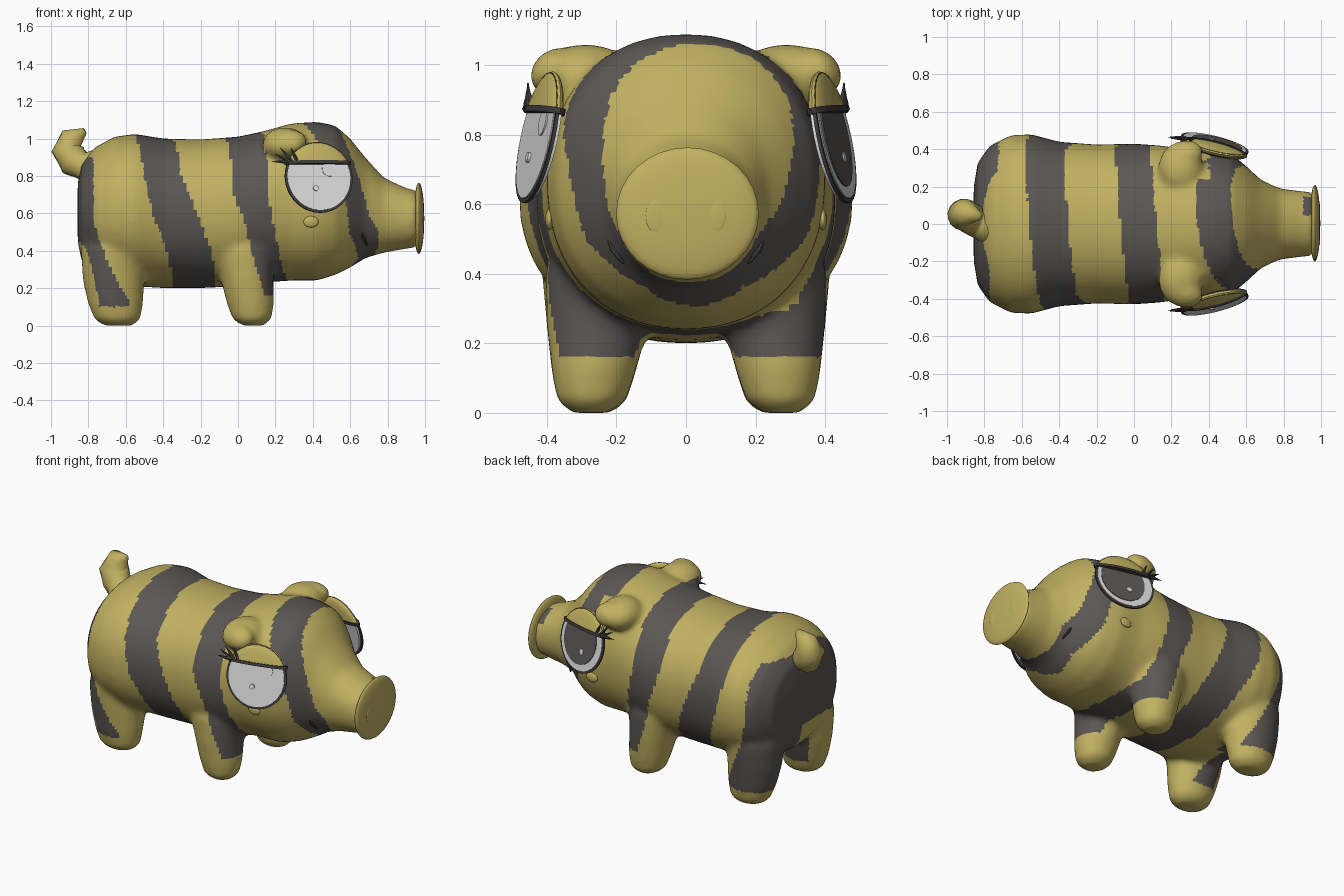
import bpy, bmesh
from math import cos, sin, pi
from mathutils import Vector, Matrix

cube = bpy.data.objects.get("Cube")
if cube:
    bpy.data.objects.remove(cube)


def material(name, rgb):
    mat = bpy.data.materials.new(name)
    mat.use_nodes = True
    mat.diffuse_color = (*rgb, 1)
    mat.node_tree.nodes["Principled BSDF"].inputs["Base Color"].default_value = (*rgb, 1)
    return mat


MUSTARD = material("mustard", (.54, .44, .12))
CHARCOAL = material("charcoal", (.105, .096, .09))
BLACK = material("soft_black", (.05, .047, .045))
WHITE = material("eye_white", (.72, .72, .72))


def finish(bm, name, mat, matrix=Matrix(), angle=.7):
    """Turn a bmesh into a smooth shaded object."""
    bm.transform(matrix)
    bmesh.ops.recalc_face_normals(bm, faces=bm.faces)
    mesh = bpy.data.meshes.new(name)
    bm.to_mesh(mesh)
    bm.free()
    mesh.materials.append(mat)
    obj = bpy.data.objects.new(name, mesh)
    bpy.context.collection.objects.link(obj)
    bpy.ops.object.select_all(action='DESELECT')
    obj.select_set(True)
    bpy.context.view_layer.objects.active = obj
    bpy.ops.object.shade_smooth_by_angle(angle=angle)
    return obj


def loft(bm, rings):
    """Bridge closed rings of points and cap both ends."""
    loops = [[bm.verts.new(p) for p in ring] for ring in rings]
    n = len(loops[0])
    for a, b in zip(loops, loops[1:]):
        for i in range(n):
            j = (i + 1) % n
            bm.faces.new((a[i], a[j], b[j], b[i]))
    bm.faces.new(loops[0][::-1])
    bm.faces.new(loops[-1])


def ellipse(center, a, b, n=32, power=1.0):
    """Ring of points around center; a and b are the half axes."""
    def bend(t):
        return abs(t) ** power * (1 if t > 0 else -1)
    return [Vector(center) + Vector(a) * bend(cos(2 * pi * i / n))
            + Vector(b) * bend(sin(2 * pi * i / n)) for i in range(n)]


def tube(bm, points, radii, n=12):
    pts = [Vector(p) for p in points]
    rings = []
    for i, (p, r) in enumerate(zip(pts, radii)):
        d = (pts[min(i + 1, len(pts) - 1)] - pts[max(i - 1, 0)]).normalized()
        side = d.cross(Vector((.1, 1, .2))).normalized()
        rings.append(ellipse(p, side * r, d.cross(side) * r, n))
    loft(bm, rings)


def ball(bm, center, size, turn=Matrix()):
    place = Matrix.Translation(center) @ turn @ Matrix.Diagonal((*size, 1))
    bmesh.ops.create_uvsphere(bm, u_segments=32, v_segments=16, radius=1, matrix=place)


def disc(bm, center, ru, rv, depth, turn=Matrix()):
    place = Matrix.Translation(center) @ turn @ Matrix.Diagonal((ru, rv, depth, 1))
    bmesh.ops.create_cone(bm, cap_ends=True, segments=36, radius1=1, radius2=1,
                          depth=1, matrix=place)


# Torso, head and snout: x, bottom, top, half width
BODY = [(-.857, .45, .76, .2), (-.835, .34, .87, .33), (-.77, .27, .95, .42),
        (-.66, .23, 1.01, .475), (-.55, .21, 1.025, .48), (-.4, .2, 1, .44),
        (-.2, .2, .995, .425), (0, .21, 1.01, .43), (.14, .23, 1.04, .42),
        (.28, .24, 1.08, .4), (.42, .24, 1.09, .4), (.52, .27, 1.07, .375),
        (.6, .31, 1, .31), (.68, .36, .9, .235), (.78, .39, .79, .19),
        (.9, .41, .735, .175), (.96, .42, .72, .17)]
# Legs: x, y, z, half length, half width
FRONT_LEG = [(.08, .275, 0, .06, .055), (.075, .272, .035, .105, .1),
             (.066, .265, .12, .127, .122), (.05, .255, .24, .14, .145),
             (.03, .24, .4, .17, .165), (.02, .22, .55, .14, .14)]
REAR_LEG = [(-.64, .27, 0, .08, .06), (-.645, .27, .035, .125, .1),
            (-.655, .265, .12, .148, .122), (-.665, .255, .24, .165, .145),
            (-.67, .25, .4, .17, .165), (-.66, .23, .55, .14, .14)]

bm = bmesh.new()
loft(bm, [ellipse((x, 0, (lo + hi) / 2), (0, w, 0), (0, 0, (hi - lo) / 2), 48, .92)
          for x, lo, hi, w in BODY])
for s in (1, -1):
    for leg in (FRONT_LEG, REAR_LEG):
        loft(bm, [ellipse((x, s * y, z), (rx, 0, 0), (0, ry, 0))
                  for x, y, z, rx, ry in leg])
    # Small folded ears, blended into the head
    ball(bm, (.25, s * .3, .97), (.12, .14, .09), Matrix.Rotation(-s * .1, 4, 'X'))
    ball(bm, (.28, s * .385, .985), (.09, .075, .055), Matrix.Rotation(-s * .8, 4, 'X'))
body = finish(bm, "body", MUSTARD, angle=pi)
body.data.materials.append(CHARCOAL)
remesh = body.modifiers.new("blend", 'REMESH')
remesh.mode = 'VOXEL'
remesh.voxel_size = .019
remesh.use_smooth_shade = True
smooth = body.modifiers.new("soften", 'SMOOTH')
smooth.factor = .5
smooth.iterations = 8
for name in ("blend", "soften"):
    bpy.ops.object.modifier_apply(modifier=name)

# Stripes: height, back edge, front edge, from low to high
RUMP = [(.1, -.74, -.57), (.25, -.77, -.65), (.35, -.79, -.7), (.42, -.82, -.73),
        (.55, -.95, -.77), (.9, -.95, -.775)]
STRIPES = [
    [(.15, -.3, -.08), (.4, -.38, -.14), (.6, -.46, -.22), (.8, -.5, -.3), (1.1, -.53, -.32)],
    [(.16, .15, .35), (.22, .13, .32), (.3, .1, .25), (.5, .05, .2), (.7, -.02, .16),
     (1.1, -.04, .16)],
    [(.27, .62, .7), (.36, .68, .78), (.5, .61, .78), (.6, .6, .72), (.75, .56, .68),
     (.9, .48, .63), (1.15, .36, .55)]]


def inside(stripe, x, z):
    for (z0, a0, b0), (z1, a1, b1) in zip(stripe, stripe[1:]):
        if z0 <= z < z1:
            t = (z - z0) / (z1 - z0)
            return a0 + t * (a1 - a0) < x < b0 + t * (b1 - b0)
    return False


def striped(p):
    if abs(p.y) > .24 and p.z > .93 and .14 < p.x < .4:
        return False
    if p.x > .905:
        return p.z > .66 and .04 < p.y < .15
    if p.x < -.5 and p.y > .05:
        # The left haunch is dark all the way round to the back
        edges = [(z, -1, b) for z, a, b in RUMP]
        if inside(edges, p.x - .05, p.z):
            return True
    elif inside(RUMP, p.x, p.z):
        return True
    lean = .12 if p.x > .3 else .09
    x = p.x + lean * (p.y + .42)
    return any(inside(stripe, x, p.z) for stripe in STRIPES)


for face in body.data.polygons:
    face.use_smooth = True
    face.material_index = int(striped(face.center))

# Curled tail
bm = bmesh.new()
tube(bm, [(-.76, -.04, .86), (-.82, -.01, .85), (-.875, .03, .875), (-.91, .05, .94),
          (-.89, .06, 1), (-.82, .04, 1.04)], (.08, .075, .085, .088, .065, .018), 16)
finish(bm, "tail", MUSTARD, angle=pi)

# Snout plate and nostrils
bm = bmesh.new()
ball(bm, (.967, .004, .573), (.19, .205, .029), Matrix.Rotation(pi / 2, 4, 'Y'))
finish(bm, "snout_plate", MUSTARD)
bm = bmesh.new()
for s in (1, -1):
    ball(bm, (.99, s * .085, .567), (.005, .031, .049))
finish(bm, "nostrils", MUSTARD)

# Eyes, built flat: u forward, v up, n outward
for s, side in ((-1, "right"), (1, "left")):
    n = Vector((.25, s, .22)).normalized()
    u = Vector((1, -.25 * s, 0)).normalized()
    v = u.cross(n) * s
    eye = Matrix((u, v, n)).transposed().to_4x4()
    eye.translation = (.43, s * .422, .79)

    bm = bmesh.new()
    disc(bm, (0, 0, .004), .186, .192, .01)
    finish(bm, side + "_eye_rim", BLACK, eye)
    bm = bmesh.new()
    disc(bm, (0, 0, 0), .173, .179, .024)
    finish(bm, side + "_eyeball", WHITE, eye)
    bm = bmesh.new()
    disc(bm, (-.02, -.06, .016), .015, .015, .008)
    if s < 0:
        disc(bm, (.06, .045, .013), .04, .04, .006)
    finish(bm, side + "_eye_glints", WHITE, eye)
    if s > 0:
        bm = bmesh.new()
        disc(bm, (.012, .005, .013), .138, .15, .006)
        finish(bm, "left_iris", CHARCOAL, eye)

    # Upper lid, lash line and lashes
    bm = bmesh.new()
    ball(bm, (0, 0, 0), (.19, .196, .038))
    bmesh.ops.bisect_plane(bm, geom=bm.verts[:] + bm.edges[:] + bm.faces[:],
                           plane_co=(0, .08, 0), plane_no=(0, 1, 0), clear_inner=True)
    bmesh.ops.holes_fill(bm, edges=[e for e in bm.edges if e.is_boundary])
    finish(bm, side + "_eyelid", MUSTARD, eye)
    bm = bmesh.new()
    disc(bm, (0, .08, 0), .184, .04, .018, Matrix.Rotation(pi / 2, 4, 'X'))
    finish(bm, side + "_lash_line", BLACK, eye)
    bm = bmesh.new()
    for tip in ((-.25, .09, 0), (-.235, .13, .005), (-.205, .16, .015), (-.15, .155, .03)):
        base = Vector((tip[0] * .5 - .04, .083, .015))
        tube(bm, [base, (base + Vector(tip)) / 2, tip], (.012, .008, .001), 6)
    finish(bm, side + "_lashes", BLACK, eye)

    # Cheek spot and mouth corner
    bm = bmesh.new()
    ball(bm, (.39, s * .393, .555), (.04, .012, .03))
    finish(bm, side + "_cheek_spot", MUSTARD)
    bm = bmesh.new()
    tube(bm, [(.65, s * .23, .52), (.67, s * .21, .47), (.69, s * .18, .43)], (.004, .009, .004), 8)
    finish(bm, side + "_mouth_corner", BLACK)
